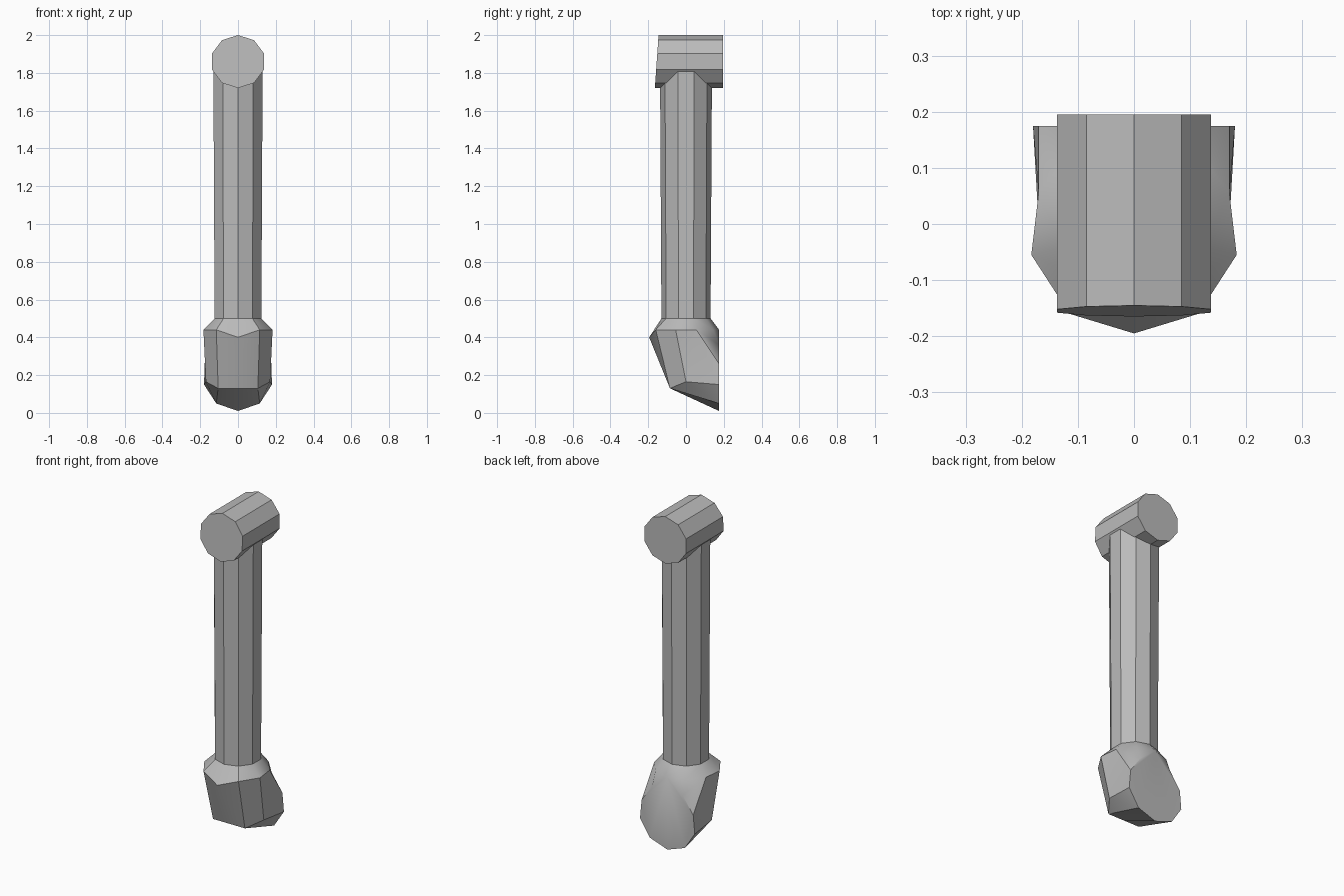
import bpy
import bmesh
from math import sin, cos, pi, radians

SIDES = 10

cube = bpy.data.objects.get("Cube")
if cube:
    bpy.data.objects.remove(cube, do_unlink=True)

grey = bpy.data.materials.new("plain_grey")
grey.use_nodes = True
colour = (0.5, 0.5, 0.5, 1)
grey.diffuse_color = colour
grey.node_tree.nodes["Principled BSDF"].inputs["Base Color"].default_value = colour


def ring(radius):
    """Ten points round a circle, the first at the front."""
    return [(radius * sin(2 * pi * i / SIDES), -radius * cos(2 * pi * i / SIDES))
            for i in range(SIDES)]


def loft(bm, lower, upper):
    """Quads between two closed rings of vertices."""
    for i in range(SIDES):
        j = (i + 1) % SIDES
        bm.faces.new((lower[i], lower[j], upper[j], upper[i]))


def finish(bm, name):
    bmesh.ops.remove_doubles(bm, verts=bm.verts, dist=0.0005)
    bmesh.ops.recalc_face_normals(bm, faces=bm.faces)
    mesh = bpy.data.meshes.new(name)
    bm.to_mesh(mesh)
    bm.free()
    mesh.materials.append(grey)
    obj = bpy.data.objects.new(name, mesh)
    bpy.context.collection.objects.link(obj)
    bpy.ops.object.select_all(action='DESELECT')
    obj.select_set(True)
    bpy.context.view_layer.objects.active = obj
    bpy.ops.object.shade_smooth_by_angle(angle=radians(30))
    return obj


# Cross head: a ten-sided bar along y with a slightly leaning front end
HEAD_Z, HEAD_R = 1.86, 0.14
bm = bmesh.new()
front, back = [], []
for x, z in ring(HEAD_R):
    lean = -0.155 + 0.07 * z
    front.append(bm.verts.new((x * 1.03, lean, HEAD_Z + z)))
    back.append(bm.verts.new((x * 1.03, 0.195, HEAD_Z + z)))
loft(bm, front, back)
bm.faces.new(front)
bm.faces.new(back)
finish(bm, "cross_head")

# Shaft: its top edge follows the underside of the head
SHAFT_R, SHAFT_Z = 0.13, 0.5
bm = bmesh.new()
low = [bm.verts.new((x, y, SHAFT_Z)) for x, y in ring(SHAFT_R)]
high = []
for x, y in ring(0.137):
    drop = max(HEAD_R ** 2 - x ** 2, 0) ** 0.5
    high.append(bm.verts.new((x, y, HEAD_Z - drop + 0.005)))
loft(bm, low, high)
finish(bm, "shaft")

# Elbow foot: collar, bent body and flat back outlet, listed for the left half
collar = [(x, y, SHAFT_Z) for x, y in ring(SHAFT_R)[:6]]
rim = [(0, -.195, .4), (.115, -.16, .44), (.183, -.055, .44),
       (.17, .055, .44), (.1, .145, .44), (0, .175, .44)]
outlet = [(0, .175, .01), (.115, .175, .05), (.18, .175, .15),
          (.17, .175, .26), (.1, .175, .36), rim[5]]
heel, cheek = (.105, -.085, .13), (.17, 0, .165)
heel_mid = (0, -.085, .13)

faces = [(collar[i], collar[i + 1], rim[i + 1], rim[i]) for i in range(5)]
faces += [
    (rim[0], rim[1], heel, heel_mid),
    (rim[1], rim[2], cheek, heel),
    (rim[2], rim[3], cheek),
    (rim[3], outlet[3], outlet[2], cheek),
    (rim[3], rim[4], outlet[4], outlet[3]),
    (rim[4], rim[5], outlet[4]),
    (cheek, outlet[2], outlet[1]),
    (cheek, outlet[1], heel),
    (heel_mid, heel, outlet[1], outlet[0]),
    tuple(outlet),
]
bm = bmesh.new()
for side in (1, -1):
    for face in faces:
        bm.faces.new([bm.verts.new((x * side, y, z)) for x, y, z in face])
finish(bm, "elbow_foot")
